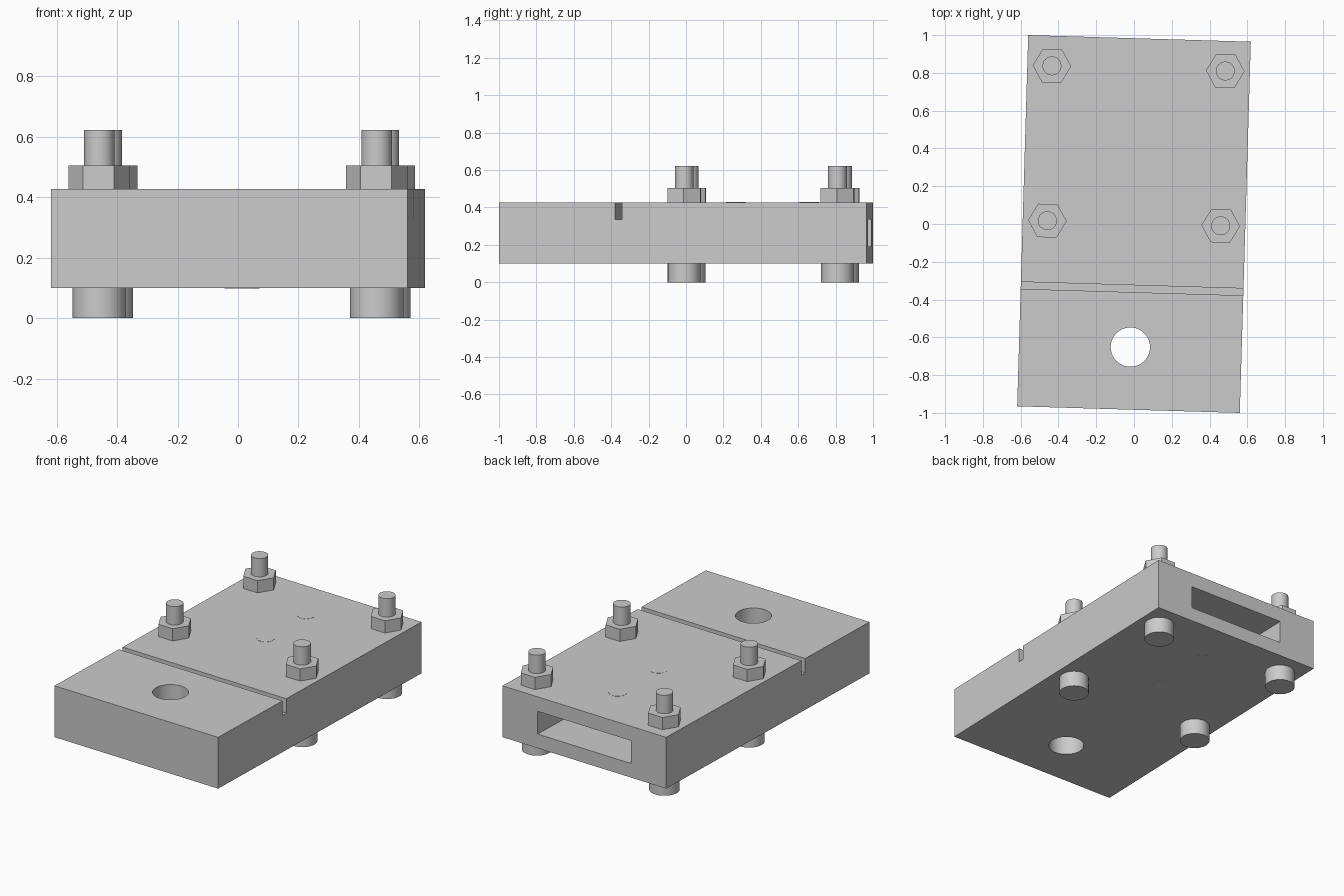
import bpy
import bmesh
import math
from mathutils import Matrix

if "Cube" in bpy.data.objects:
    bpy.data.objects.remove(bpy.data.objects["Cube"], do_unlink=True)

# The whole assembly sits slightly turned about z
TURN = Matrix.Rotation(math.radians(-1.7), 4, 'Z')
BASE, TOP = 0.1, 0.427
WIDTH, LENGTH = 1.179, 1.966

steel = bpy.data.materials.new("plain grey")
steel.use_nodes = True
steel.diffuse_color = (0.6, 0.6, 0.6, 1)
steel.node_tree.nodes["Principled BSDF"].inputs["Base Color"].default_value = (0.6, 0.6, 0.6, 1)


def prism(name, outline, z0, z1):
    """Extrude a flat outline from z0 to z1 and turn it with the assembly."""
    bm = bmesh.new()
    face = bm.faces.new([bm.verts.new((x, y, z0)) for x, y in outline])
    ext = bmesh.ops.extrude_face_region(bm, geom=[face])
    verts = [g for g in ext["geom"] if isinstance(g, bmesh.types.BMVert)]
    bmesh.ops.translate(bm, verts=verts, vec=(0, 0, z1 - z0))
    bmesh.ops.recalc_face_normals(bm, faces=bm.faces)
    mesh = bpy.data.meshes.new(name)
    bm.to_mesh(mesh)
    bm.free()
    mesh.materials.append(steel)
    obj = bpy.data.objects.new(name, mesh)
    bpy.context.collection.objects.link(obj)
    obj.matrix_world = TURN
    return obj


def box(name, x0, x1, y0, y1, z0, z1):
    return prism(name, [(x0, y0), (x1, y0), (x1, y1), (x0, y1)], z0, z1)


def rod(name, x, y, radius, z0, z1, sides=48):
    steps = [2 * math.pi * i / sides for i in range(sides)]
    outline = [(x + radius * math.cos(a), y + radius * math.sin(a)) for a in steps]
    obj = prism(name, outline, z0, z1)
    if sides > 6:
        smooth(obj)
    return obj


def smooth(obj):
    bpy.ops.object.select_all(action='DESELECT')
    obj.select_set(True)
    bpy.context.view_layer.objects.active = obj
    bpy.ops.object.shade_smooth_by_angle(angle=math.radians(30))


# Block with a cross groove, a through hole and a pocket open at the back
block = box("block", -WIDTH / 2, WIDTH / 2, -LENGTH / 2, LENGTH / 2, BASE, TOP)
cutters = [
    box("groove_cutter", -1, 1, -0.361, -0.324, 0.335, 0.6),
    rod("hole_cutter", 0, -0.652, 0.104, 0, 0.6, 64),
    box("pocket_cutter", -0.336, 0.336, -0.06, 1.2, 0.19, 0.335),
]
bpy.context.view_layer.update()
for cutter in cutters:
    cutter.hide_render = True
    mod = block.modifiers.new(cutter.name, 'BOOLEAN')
    mod.operation = 'DIFFERENCE'
    mod.solver = 'EXACT'
    mod.object = cutter
    bpy.context.view_layer.objects.active = block
    bpy.ops.object.modifier_apply(modifier=mod.name)
for cutter in cutters:
    bpy.data.objects.remove(cutter, do_unlink=True)
smooth(block)

# Four bolts: round head below, shank through the block, hexagonal nut on top
for end, y in (("front", 0.004), ("back", 0.824)):
    for side, x in (("left", 0.459), ("right", -0.459)):
        tag = f"{end}_{side}"
        rod(f"bolt_head_{tag}", x, y, 0.088, 0, BASE)
        rod(f"bolt_shank_{tag}", x, y, 0.05, BASE - 0.02, 0.622)
        rod(f"nut_{tag}", x, y, 0.102, TOP, 0.505, 6)

# Two pins, practically flush with the block's top and underside
for end, y in (("front", 0.267), ("back", 0.66)):
    rod(f"pin_{end}", 0, y, 0.052, BASE - 0.001, TOP + 0.001)
